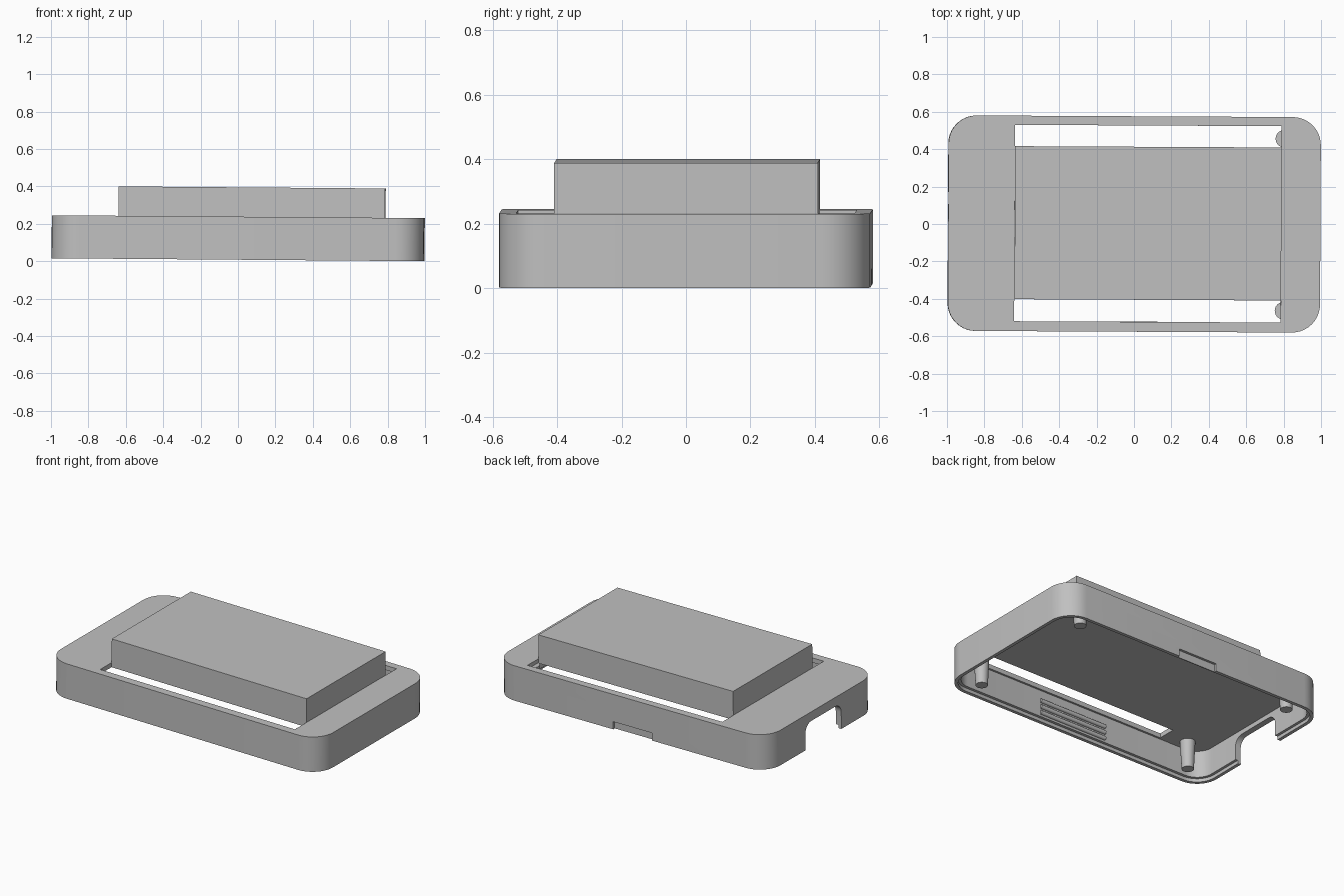
import bpy, bmesh, math
from mathutils import Matrix, Vector

cube = bpy.data.objects.get("Cube")
if cube:
    bpy.data.objects.remove(cube, do_unlink=True)

grey = bpy.data.materials.new("plain_grey")
grey.use_nodes = True
colour = (0.53, 0.53, 0.53, 1)
grey.diffuse_color = colour
grey.node_tree.nodes["Principled BSDF"].inputs["Base Color"].default_value = colour

LENGTH, WIDTH, HEIGHT, RADIUS = 1.99, 1.152, 0.23, 0.15
PLATE_BOTTOM = 0.2
WALL, LIP = 0.04, 0.022
# The case rests very slightly askew
TILT = (Matrix.Translation((0, 0, 0.008))
        @ Matrix.Rotation(0.0078, 4, 'Y') @ Matrix.Rotation(-0.005, 4, 'Z'))


def add(name, bm):
    bmesh.ops.recalc_face_normals(bm, faces=bm.faces)
    mesh = bpy.data.meshes.new(name)
    bm.to_mesh(mesh)
    bm.free()
    mesh.materials.append(grey)
    obj = bpy.data.objects.new(name, mesh)
    bpy.context.collection.objects.link(obj)
    return obj


def box(name, low, high):
    bm = bmesh.new()
    bmesh.ops.create_cube(bm, size=1)
    low, high = Vector(low), Vector(high)
    for v in bm.verts:
        v.co = (low + high) / 2 + v.co * (high - low)
    return add(name, bm)


def outline(w, h, r, steps=10):
    pts = []
    for i, (sx, sy) in enumerate([(1, 1), (-1, 1), (-1, -1), (1, -1)]):
        for k in range(steps + 1):
            a = math.pi / 2 * (i + k / steps)
            pts.append((sx * (w / 2 - r) + r * math.cos(a),
                        sy * (h / 2 - r) + r * math.sin(a)))
    return pts


def prism(name, pts, depth):
    bm = bmesh.new()
    face = bm.faces.new([bm.verts.new(p) for p in pts])
    top = bmesh.ops.extrude_face_region(bm, geom=[face])["geom"]
    verts = [g for g in top if isinstance(g, bmesh.types.BMVert)]
    bmesh.ops.translate(bm, verts=verts, vec=depth)
    return add(name, bm)


def rounded_slab(name, inset, z0, z1):
    pts = outline(LENGTH - 2 * inset, WIDTH - 2 * inset, RADIUS - inset)
    return prism(name, [(x, y, z0) for x, y in pts], (0, 0, z1 - z0))


def cut(obj, cutter):
    mod = obj.modifiers.new("cut", 'BOOLEAN')
    mod.operation, mod.solver, mod.object = 'DIFFERENCE', 'EXACT', cutter
    bpy.context.view_layer.objects.active = obj
    bpy.ops.object.modifier_apply(modifier=mod.name)
    bpy.data.objects.remove(cutter, do_unlink=True)


# Case shell, open underneath, with a thinner lip round the bottom rim
case = rounded_slab("case_shell", 0, 0, HEIGHT)
cut(case, rounded_slab("cavity", WALL, -0.1, PLATE_BOTTOM))
cut(case, rounded_slab("lip", LIP, -0.1, 0.022))

# Window in the top plate
cut(case, box("window", (-0.64, -0.523, 0.1), (0.785, 0.527, 0.3)))

# Rounded cable opening in the left end
arch = [(-1.1, y - 0.015, z) for y, z in outline(0.37, 0.34, 0.06, 6)]
cut(case, prism("cable_opening", arch, (0.2, 0, 0)))

# Shallow pry recess in the back wall
cut(case, box("recess", (-0.16, WIDTH / 2 - 0.016, -0.1), (0.125, 0.7, 0.05)))

parts = [case]

# Screen block standing in the window
parts.append(box("screen_block", (-0.64, -0.405, PLATE_BOTTOM), (0.785, 0.413, 0.387)))

# Tapered corner posts under the plate
for sx, side in ((-1, "right"), (1, "left")):
    for sy, end in ((-1, "front"), (1, "back")):
        bm = bmesh.new()
        place = Matrix.Translation((sx * 0.8, sy * 0.46, 0.11))
        bmesh.ops.create_cone(bm, cap_ends=True, segments=24, radius1=0.037,
                              radius2=0.047, depth=0.19, matrix=place)
        parts.append(add(f"{end}_{side}_post", bm))

# Horizontal ribs on the inside of the front wall
for i in range(3):
    bm = bmesh.new()
    place = (Matrix.Translation((0.03, -WIDTH / 2 + WALL, 0.05 + 0.04 * i))
             @ Matrix.Rotation(math.pi / 2, 4, 'Y'))
    bmesh.ops.create_cone(bm, cap_ends=True, segments=16, radius1=0.014,
                          radius2=0.014, depth=0.5, matrix=place)
    parts.append(add(f"inner_rib_{i + 1}", bm))

for part in parts:
    part.data.transform(TILT)
    bpy.ops.object.select_all(action='DESELECT')
    part.select_set(True)
    bpy.context.view_layer.objects.active = part
    bpy.ops.object.shade_smooth_by_angle(angle=math.radians(30))
